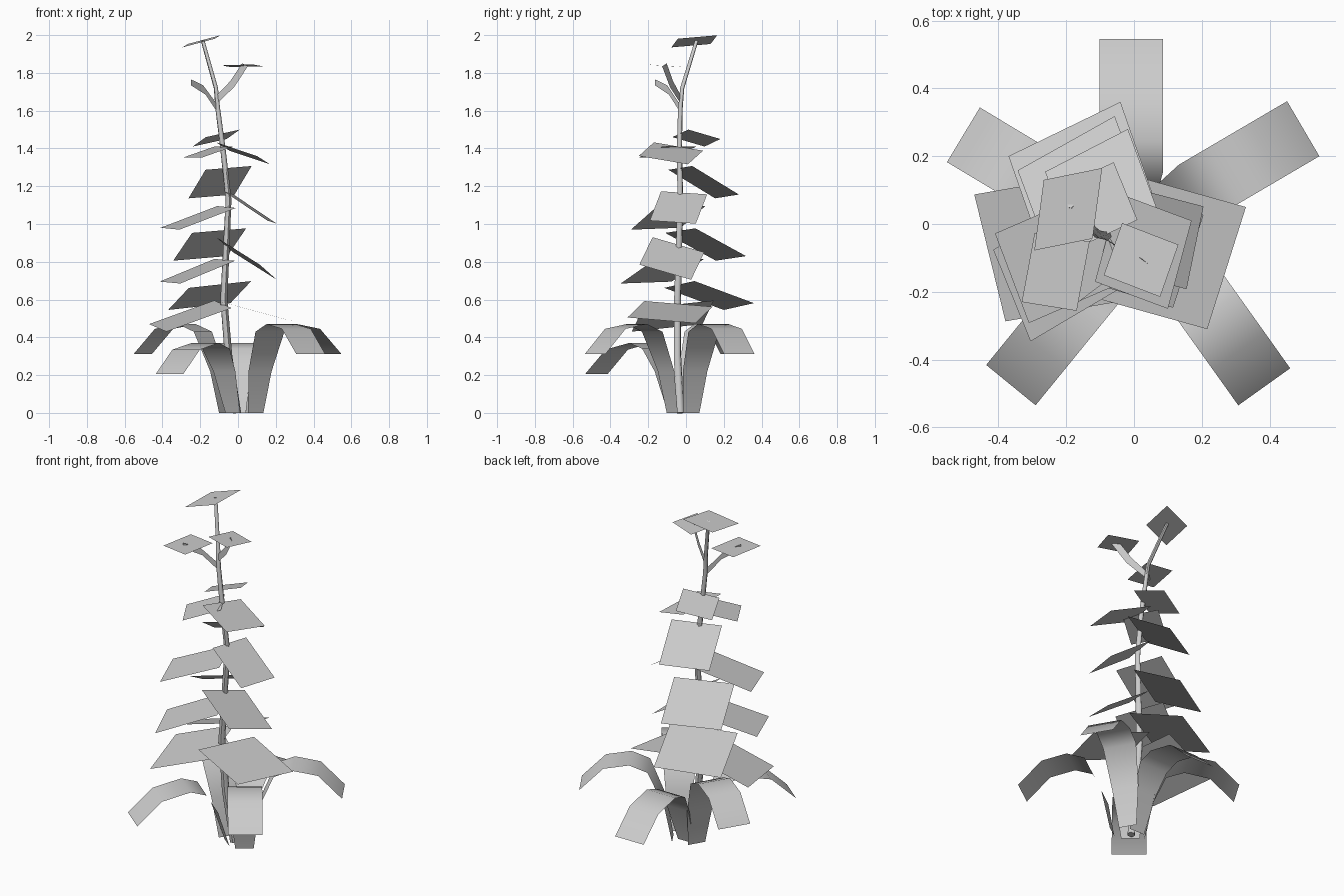
import bpy, math
from mathutils import Vector

cube = bpy.data.objects.get("Cube")
if cube:
    bpy.data.objects.remove(cube, do_unlink=True)

# single flat colour
GREY = (0.6, 0.6, 0.6, 1)
grey = bpy.data.materials.new("plain_grey")
grey.use_nodes = True
grey.diffuse_color = GREY
grey.node_tree.nodes["Principled BSDF"].inputs["Base Color"].default_value = GREY


def ribbon(name, rows):
    """Open sheet through a list of (left, right) point pairs."""
    verts = [p for row in rows for p in row]
    faces = [(2 * i, 2 * i + 1, 2 * i + 3, 2 * i + 2) for i in range(len(rows) - 1)]
    mesh = bpy.data.meshes.new(name)
    mesh.from_pydata(verts, [], faces)
    mesh.materials.append(grey)
    obj = bpy.data.objects.new(name, mesh)
    bpy.context.collection.objects.link(obj)
    if len(rows) > 2:
        mesh.shade_smooth()
    return obj


def leaf(name, attach, tip, side):
    """Flat leaf from its attached edge to its tip edge."""
    a, t, s = Vector(attach), Vector(tip), Vector(side)
    n = (t - a).cross(s)
    if n.z < 0:
        s = -s
    ribbon(name, [(a - s, a + s), (t - s, t + s)])


# stem: tapered tube along a gently bent path
path = [(-0.005, -0.03, 0), (-0.05, -0.045, 0.3), (-0.075, -0.045, 0.6),
        (-0.062, -0.037, 0.87), (-0.05, -0.03, 1.13), (-0.08, -0.035, 1.4),
        (-0.107, -0.03, 1.61), (-0.117, -0.02, 1.72), (-0.187, 0.056, 1.97)]
curve = bpy.data.curves.new("stem", "CURVE")
curve.dimensions = "3D"
curve.bevel_depth = 0.022
curve.bevel_resolution = 1
curve.use_fill_caps = True
spline = curve.splines.new("POLY")
spline.points.add(len(path) - 1)
for i, (point, co) in enumerate(zip(spline.points, path)):
    point.co = (*co, 1)
    point.radius = 1 - 0.07 * i
stem = bpy.data.objects.new("stem", curve)
bpy.context.collection.objects.link(stem)
curve.materials.append(grey)
bpy.ops.object.select_all(action="DESELECT")
stem.select_set(True)
bpy.context.view_layer.objects.active = stem
bpy.ops.object.convert(target="MESH")
bpy.ops.object.shade_smooth_by_angle(angle=math.radians(60))

# arching base leaves: distance back from the tip, height
high = [(0.5, 0), (0.46, 0.22), (0.37, 0.43), (0.27, 0.47), (0.13, 0.445), (0, 0.313)]
low = [(0.53, 0), (0.46, 0.22), (0.39, 0.34), (0.3, 0.37), (0.14, 0.335), (0, 0.205)]
widths = [0.05, 0.075, 0.094, 0.094, 0.094, 0.094]
base_leaves = [("back", -0.008, 0.545, 90, low), ("back_left", 0.499, 0.281, 30.4, high),
               ("front_left", 0.384, -0.48, -54.5, high),
               ("front_right", -0.363, -0.475, -129.2, low),
               ("back_right", -0.503, 0.263, 149, high)]
for name, x, y, angle, profile in base_leaves:
    a = math.radians(angle)
    out = Vector((math.cos(a), math.sin(a), 0))
    across = Vector((-out.y, out.x, 0))
    rows = []
    for (back, z), w in zip(profile, widths):
        mid = Vector((x, y, z)) - out * back
        rows.append((mid + across * w, mid - across * w))
    ribbon("base_leaf_" + name, rows)

# stem leaves in whorls of three: attachment, tip, half width
whorls = {
    "back": [((-0.095, -0.035, 0.68), (-0.205, 0.28, 0.563), (0.165, 0.08, 0.018)),
             ((-0.1, -0.03, 0.965), (-0.2, 0.238, 0.818), (0.143, 0.08, 0.012)),
             ((-0.05, -0.03, 1.297), (-0.14, 0.217, 1.146), (0.122, 0.063, 0.01)),
             ((-0.08, -0.03, 1.48), (-0.15, 0.14, 1.43), (0.09, 0.042, 0.02))],
    "right": [((-0.08, -0.04, 0.575), (-0.425, -0.1, 0.45), (0.046, -0.187, -0.02)),
              ((-0.07, -0.04, 0.81), (-0.36, -0.211, 0.69), (0.055, -0.135, -0.005)),
              ((-0.06, -0.03, 1.09), (-0.36, -0.16, 0.975), (0.05, -0.132, -0.005)),
              ((-0.075, -0.035, 1.41), (-0.24, -0.16, 1.352), (0.05, -0.09, 0))],
    "left": [((-0.05, -0.04, 0.577), (0.273, -0.13, 0.49), (0.057, 0.18, -0.015)),
             ((-0.07, -0.04, 0.89), (0.16, -0.11, 0.745), (0.045, 0.137, -0.04)),
             ((-0.05, -0.01, 1.165), (0.18, -0.07, 1.01), (0.025, 0.122, -0.008)),
             ((-0.08, -0.04, 1.41), (0.135, -0.12, 1.338), (0.035, 0.13, -0.022))],
}
for side, leaves in whorls.items():
    for i, parts in enumerate(leaves):
        leaf(f"stem_leaf_{side}_{i + 1}", *parts)

# flat square flowers: edge middles and half width
leaf("flower_top", (-0.28, 0.026, 1.944), (-0.108, 0.061, 1.99), (0.014, 0.104, 0.009))
leaf("flower_left", (-0.062, -0.074, 1.835), (0.104, -0.138, 1.84), (0.027, 0.077, -0.005))
leaf("flower_right", (-0.312, -0.128, 1.753), (-0.15, -0.154, 1.753), (0.019, 0.102, 0))

# branches: upright ribbons reaching the side flowers
branches = {"left": [((-0.11, -0.03, 1.64), (-0.11, -0.03, 1.685)),
                     ((-0.02, -0.085, 1.725), (-0.042, -0.068, 1.755)),
                     ((0.052, -0.126, 1.835), (0.022, -0.102, 1.85))],
            "right": [((-0.108, -0.03, 1.59), (-0.108, -0.03, 1.63)),
                      ((-0.172, -0.09, 1.685), (-0.185, -0.1, 1.735)),
                      ((-0.25, -0.165, 1.735), (-0.248, -0.163, 1.765))]}
for side, rows in branches.items():
    ribbon("branch_" + side, rows)
